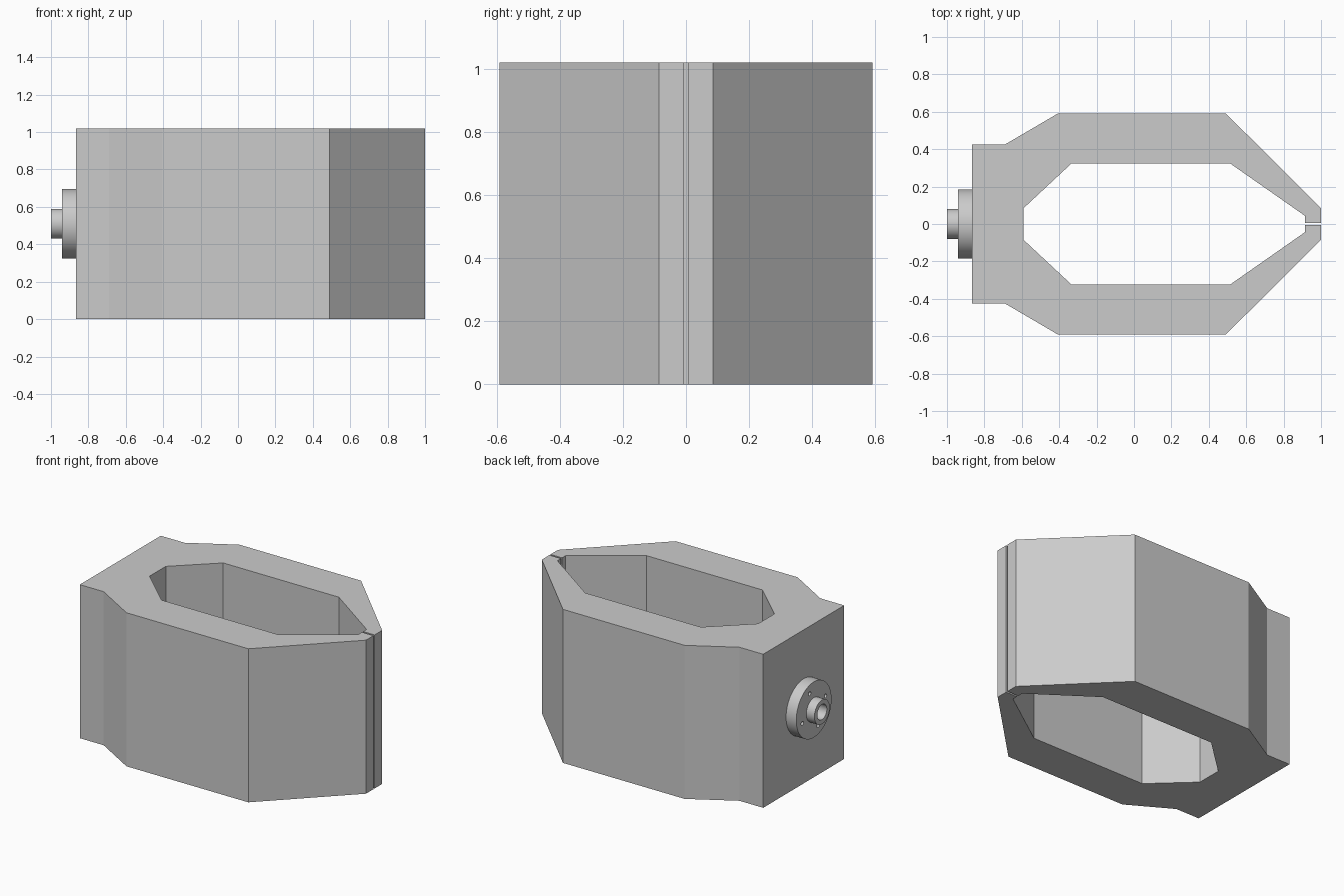
import bpy, bmesh, math
from mathutils import Matrix, Vector

cube = bpy.data.objects.get("Cube")
if cube:
    bpy.data.objects.remove(cube, do_unlink=True)

HEIGHT = 1.02
MID = HEIGHT / 2

grey = bpy.data.materials.new("satin_grey")
grey.use_nodes = True
colour = (0.6, 0.6, 0.6, 1)
grey.diffuse_color = colour
grey.node_tree.nodes["Principled BSDF"].inputs["Base Color"].default_value = colour


def finish(name, bm):
    """Turn a bmesh into an object in the scene."""
    bmesh.ops.recalc_face_normals(bm, faces=bm.faces)
    mesh = bpy.data.meshes.new(name)
    bm.to_mesh(mesh)
    bm.free()
    mesh.materials.append(grey)
    obj = bpy.data.objects.new(name, mesh)
    bpy.context.collection.objects.link(obj)
    return obj


def smooth(obj):
    bpy.ops.object.select_all(action="DESELECT")
    obj.select_set(True)
    bpy.context.view_layer.objects.active = obj
    bpy.ops.object.shade_smooth_by_angle(angle=math.radians(30))


# Gripper body: half outline from the rear plate round to the inner back wall, mirrored
half = [(-0.865, 0.425), (-0.69, 0.425), (-0.405, 0.592), (0.49, 0.592),
        (1.0, 0.085), (1.0, 0.006), (0.915, 0.006), (0.915, 0.043),
        (0.515, 0.323), (-0.335, 0.323), (-0.59, 0.085)]
outline = half + [(x, -y) for x, y in reversed(half)]
bm = bmesh.new()
base = bm.faces.new([bm.verts.new((x, y, 0)) for x, y in outline])
walls = bmesh.ops.extrude_face_region(bm, geom=[base], use_keep_orig=True)
top = [v for v in walls["geom"] if isinstance(v, bmesh.types.BMVert)]
bmesh.ops.translate(bm, verts=top, vec=(0, 0, HEIGHT))
smooth(finish("gripper_body", bm))

# Mounting flange with hollow boss, turned about the x axis
turned = [(-0.86, 0), (-0.86, 0.185), (-0.94, 0.185), (-0.94, 0.08),
          (-1.0, 0.08), (-1.0, 0.05), (-0.89, 0.05), (-0.89, 0)]
bm = bmesh.new()
pts = [bm.verts.new((x, 0, MID + r)) for x, r in turned]
edges = [bm.edges.new(pair) for pair in zip(pts, pts[1:])]
bmesh.ops.spin(bm, geom=pts + edges, cent=(0, 0, MID), axis=(1, 0, 0),
               angle=math.tau, steps=64)
bmesh.ops.remove_doubles(bm, verts=bm.verts, dist=0.0001)
flange = finish("mounting_flange", bm)

# Four bolt holes drilled into the flange
bm = bmesh.new()
for i in range(4):
    a = math.radians(20 + 90 * i)
    centre = Vector((-0.93, 0.13 * math.sin(a), MID + 0.13 * math.cos(a)))
    place = Matrix.Translation(centre) @ Matrix.Rotation(math.pi / 2, 4, "Y")
    bmesh.ops.create_cone(bm, cap_ends=True, segments=16, radius1=0.013,
                          radius2=0.013, depth=0.1, matrix=place)
drill = finish("bolt_hole_cutter", bm)
drill.hide_render = True

cut = flange.modifiers.new("bolt_holes", "BOOLEAN")
cut.operation = "DIFFERENCE"
cut.solver = "EXACT"
cut.object = drill
bpy.context.view_layer.objects.active = flange
bpy.ops.object.modifier_apply(modifier=cut.name)
bpy.data.objects.remove(drill, do_unlink=True)
smooth(flange)
